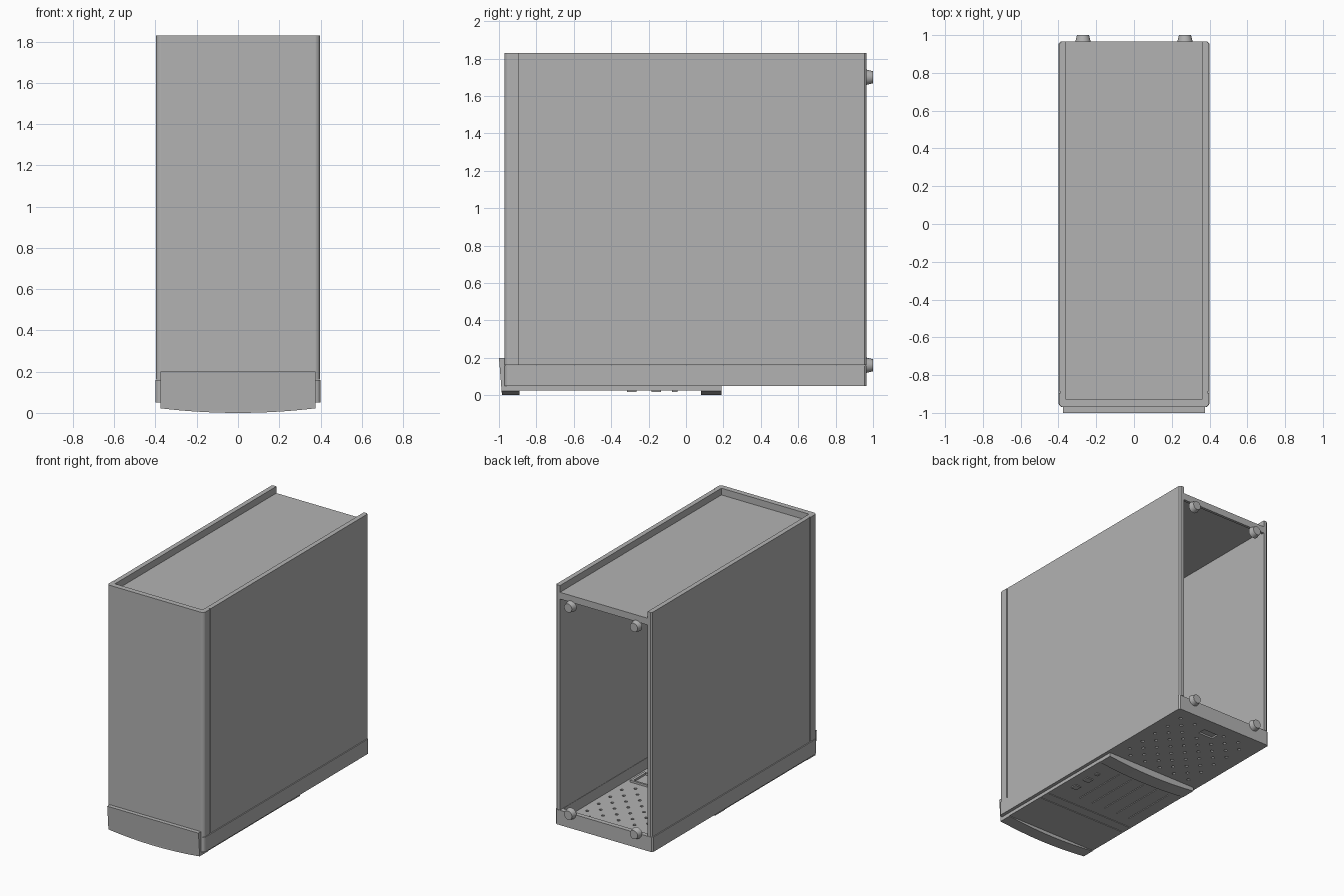
import bpy, bmesh, math
from mathutils import Matrix, Vector

cube = bpy.data.objects.get("Cube")
if cube:
    bpy.data.objects.remove(cube)

grey = bpy.data.materials.new("plain grey")
grey.use_nodes = True
COLOUR = (0.45, 0.45, 0.45, 1)
grey.diffuse_color = COLOUR
grey.node_tree.nodes["Principled BSDF"].inputs["Base Color"].default_value = COLOUR


def finish(name, bm):
    bmesh.ops.recalc_face_normals(bm, faces=bm.faces)
    mesh = bpy.data.meshes.new(name)
    bm.to_mesh(mesh)
    bm.free()
    mesh.materials.append(grey)
    ob = bpy.data.objects.new(name, mesh)
    bpy.context.collection.objects.link(ob)
    return ob


def add_box(bm, x0, x1, y0, y1, z0, z1):
    size = Matrix.Diagonal((x1 - x0, y1 - y0, z1 - z0, 1))
    centre = Vector((x0 + x1, y0 + y1, z0 + z1)) / 2
    bmesh.ops.create_cube(bm, size=1, matrix=Matrix.Translation(centre) @ size)


def box(name, *bounds):
    bm = bmesh.new()
    add_box(bm, *bounds)
    return finish(name, bm)


def prism(name, points, offset):
    bm = bmesh.new()
    face = bm.faces.new([bm.verts.new(p) for p in points])
    ext = bmesh.ops.extrude_face_region(bm, geom=[face])
    moved = [v for v in ext["geom"] if isinstance(v, bmesh.types.BMVert)]
    bmesh.ops.translate(bm, verts=moved, vec=offset)
    return finish(name, bm)


def u_shell(name, width, groove, z0, z1):
    """Two side walls and a front wall with rounded corners, open at the back."""
    r = 0.025
    half = [(width - r + r * math.sin(a), -0.945 - r * math.cos(a))
            for a in (i * math.pi / 12 for i in range(7))]
    if groove:
        inner = width - 0.009
        half += [(width, -0.895), (inner, -0.895), (inner, -0.887), (width - 0.002, -0.887)]
        width -= 0.002
    half += [(width, 0.955), (width - 0.01, 0.965), (0.36, 0.965), (0.36, -0.93)]
    loop = half + [(-x, y) for x, y in reversed(half)]
    return prism(name, [(x, y, z0) for x, y in loop], (0, 0, z1 - z0))


def arched(name, y0, y1, top):
    """Slab whose underside bows gently downward."""
    xs = [-0.375 + 0.75 * i / 16 for i in range(17)]
    pts = [(x, y0, 0.022 * (x / 0.375) ** 2) for x in xs]
    pts += [(0.375, y0, top), (-0.375, y0, top)]
    return prism(name, pts, (0, y1 - y0, 0))


def cut(ob, cutter):
    cutter.hide_render = True
    cutter.hide_set(True)
    mod = ob.modifiers.new("cut", "BOOLEAN")
    mod.operation = "DIFFERENCE"
    mod.solver = "EXACT"
    mod.object = cutter


# Case walls, lower band and recessed top panel
u_shell("case_shell", 0.397, True, 0.162, 1.83)
u_shell("lower_band", 0.4, False, 0.05, 0.16)
box("lower_back_lip", -0.36, 0.36, 0.93, 0.965, 0.05, 0.16)
box("top_panel", -0.36, 0.36, -0.93, 0.965, 1.75, 1.78)
box("top_back_flange", -0.36, 0.36, 0.945, 0.965, 1.73, 1.752)

# Floor with staggered vent holes and a shallow pocket
floor = box("floor", -0.36, 0.36, -0.93, 0.93, 0.05, 0.08)
bm = bmesh.new()
for row in range(10):
    for col in range(5):
        x = -0.28 + 0.13 * col + 0.065 * (row % 2)
        y = 0.25 + 0.068 * row
        if abs(x - 0.02) < 0.09 and abs(y - 0.82) < 0.07:
            continue
        bmesh.ops.create_cone(bm, cap_ends=True, segments=8, radius1=0.012, radius2=0.012,
                              depth=0.1, matrix=Matrix.Translation((x, y, 0.065)))
add_box(bm, -0.04, 0.08, 0.79, 0.85, 0.04, 0.062)
cut(floor, finish("floor_cutter", bm))

# Raised drive frame on the inside of the floor
for side in (0.14, 0.32):
    box("inner_frame_side", side - 0.01, side + 0.01, 0.02, 0.18, 0.08, 0.095)
for end in (0.02, 0.17):
    box("inner_frame_end", 0.13, 0.33, end, end + 0.015, 0.08, 0.095)

# Bezel: flat core, arched end lips and sloping flap
core = box("bezel_core", -0.375, 0.375, -0.97, 0.17, 0.025, 0.052)
arched("bezel_far_lip", 0.08, 0.19, 0.05)
arched("bezel_near_lip", -0.985, -0.89, 0.05)
flap = arched("bezel_flap", -1.0, -0.965, 0.2)
for v in flap.data.vertices:
    if v.co.y < -0.98:
        v.co.y += (0.2 - v.co.z) * 0.08

# Seams around the drive bays
bm = bmesh.new()
for y in (-0.56, -0.48):
    add_box(bm, -0.36, 0.36, y - 0.003, y + 0.003, 0.02, 0.031)
for i in range(5):
    x = 0.16 - 0.11 * i
    add_box(bm, x - 0.003, x + 0.003, -0.39, 0.03, 0.02, 0.031)
cut(core, finish("bay_seam_cutter", bm))

# Control buttons
for y, size in ((-0.29, 0.025), (-0.16, 0.025), (-0.06, 0.014)):
    box("button", 0.28 - size, 0.28 + size, y - size, y + size, 0.018, 0.03)

# Four tapered feet across the open back
for x in (-0.27, 0.27):
    for z in (0.16, 1.7):
        bm = bmesh.new()
        place = Matrix.Translation((x, 0.98, z)) @ Matrix.Rotation(-math.pi / 2, 4, "X")
        bmesh.ops.create_cone(bm, cap_ends=True, segments=20, radius1=0.042,
                              radius2=0.032, depth=0.04, matrix=place)
        foot = finish("foot", bm)
        bpy.ops.object.select_all(action="DESELECT")
        foot.select_set(True)
        bpy.context.view_layer.objects.active = foot
        bpy.ops.object.shade_smooth_by_angle(angle=math.radians(35))
